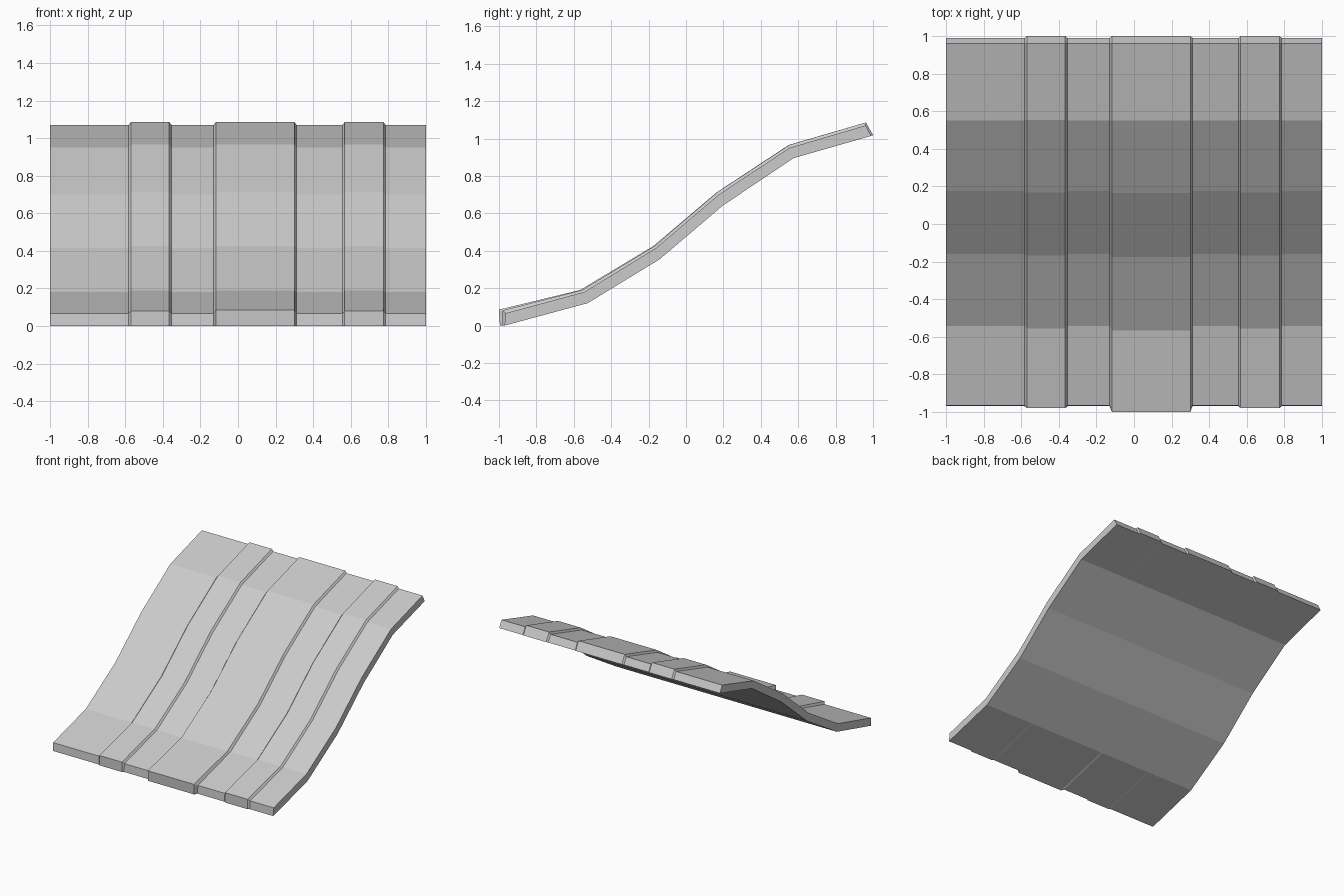
import bpy, bmesh

if "Cube" in bpy.data.objects:
    bpy.data.objects.remove(bpy.data.objects["Cube"])

# Shared underside, listed front to back (y, z)
UNDER = [(-0.525, 0.12), (-0.14, 0.355), (0.195, 0.64), (0.575, 0.895)]

# Top lines of the sunken panels, narrow ribs and wide centre rib
PANEL = [(-0.965, 0.066), (-0.543, 0.18), (-0.16, 0.415), (0.175, 0.70), (0.552, 0.95), (0.96, 1.07)]
RIB = [(-0.98, 0.081), (-0.555, 0.19), (-0.168, 0.425), (0.167, 0.713), (0.553, 0.966), (0.962, 1.086)]
WIDE = [(-1.0, 0.085), (-0.566, 0.19), (-0.175, 0.425), (0.165, 0.713), (0.55, 0.966), (0.962, 1.086)]


def section(top, front, back):
    """Closed side profile: top line, then underside back to front."""
    return top + [back] + UNDER[::-1] + [front]


panel = section(PANEL, (-0.97, 0.0), (0.99, 1.014))
rib = section(RIB, (-0.98, 0.0), (1.0, 1.018))
wide = section(WIDE, (-0.995, 0.0), (1.0, 1.018))

# Stations across the width; each rib has narrow bevelled flanks
stations = [(-1.0, panel)]
for left, right, shape in [(-0.582, -0.354, rib), (-0.13, 0.312, wide), (0.556, 0.786, rib)]:
    stations += [(left, panel), (left + 0.012, shape), (right - 0.012, shape), (right, panel)]
stations.append((1.0, panel))

# Loft the sections into one closed ribbed roof sheet
bm = bmesh.new()
rings = [[bm.verts.new((x, y, z)) for y, z in shape] for x, shape in stations]
for a, b in zip(rings, rings[1:]):
    for i in range(len(a)):
        j = (i + 1) % len(a)
        bm.faces.new((a[i], a[j], b[j], b[i]))
bm.faces.new(rings[0])
bm.faces.new(rings[-1])
bmesh.ops.recalc_face_normals(bm, faces=bm.faces)
mesh = bpy.data.meshes.new("ribbed_curved_sheet")
bm.to_mesh(mesh)
bm.free()
bpy.context.collection.objects.link(bpy.data.objects.new("ribbed_curved_sheet", mesh))
